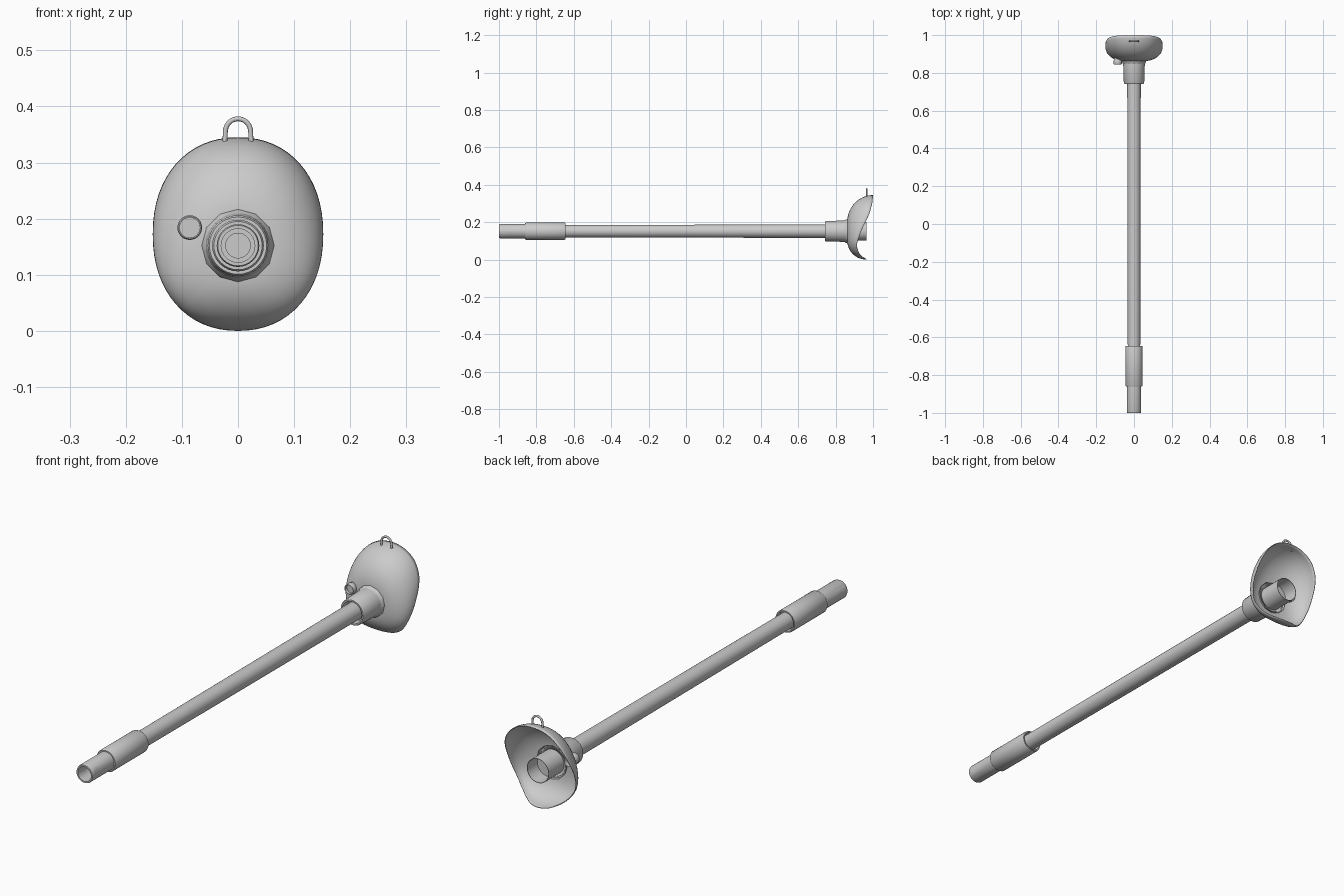
import bpy, bmesh, math
from mathutils import Vector

if "Cube" in bpy.data.objects:
    bpy.data.objects.remove(bpy.data.objects["Cube"])

AXIS = 0.152  # height of the hose centre line
grey = bpy.data.materials.new("light grey")
grey.diffuse_color = (0.6, 0.6, 0.6, 1)
grey.use_nodes = True
grey.node_tree.nodes["Principled BSDF"].inputs["Base Color"].default_value = grey.diffuse_color


def finish(name, bm, angle=35):
    bmesh.ops.recalc_face_normals(bm, faces=bm.faces)
    mesh = bpy.data.meshes.new(name)
    bm.to_mesh(mesh)
    bm.free()
    mesh.materials.append(grey)
    ob = bpy.data.objects.new(name, mesh)
    bpy.context.collection.objects.link(ob)
    bpy.ops.object.select_all(action='DESELECT')
    ob.select_set(True)
    bpy.context.view_layer.objects.active = ob
    bpy.ops.object.shade_smooth_by_angle(angle=math.radians(angle))
    return ob


def lathe(name, profile, sides=32, x=0, z=AXIS):
    """Turn (y, radius) points around a line along y; radius 0 closes an end."""
    bm = bmesh.new()
    rings = []
    for y, r in profile:
        if r == 0:
            rings.append([bm.verts.new((x, y, z))] * sides)
        else:
            rings.append([bm.verts.new((x + r * math.cos(a), y, z + r * math.sin(a)))
                          for a in (math.tau * i / sides for i in range(sides))])
    for a, b in zip(rings, rings[1:]):
        for i in range(sides):
            j = (i + 1) % sides
            bm.faces.new(list(dict.fromkeys((a[i], a[j], b[j], b[i]))))
    return finish(name, bm)


def interp(points, t):
    """Smooth interpolation through (t, value) points."""
    for (t0, v0), (t1, v1) in zip(points, points[1:]):
        if t <= t1:
            k = max(0, (t - t0) / (t1 - t0))
            return v0 + (v1 - v0) * k
    return points[-1][1]


# Hose and its end fittings
lathe("hose", [(-0.68, 0.033), (0.05, 0.0345), (0.80, 0.036)], 24)
lathe("sleeve", [(-0.86, 0.030), (-0.86, 0.043), (-0.855, 0.046), (-0.65, 0.046),
                 (-0.645, 0.044), (-0.645, 0.039), (-0.665, 0.038), (-0.665, 0.030)])
end = lathe("end_pipe", [(-0.85, 0.038), (-0.995, 0.038), (-1.0, 0.036), (-1.0, 0.030),
                         (-0.91, 0.030), (-0.91, 0.022), (-0.88, 0.022), (-0.88, 0)])

# Cross hole through the end pipe
bm = bmesh.new()
bmesh.ops.create_cone(bm, cap_ends=True, segments=24, radius1=0.021, radius2=0.021, depth=0.2)
for v in bm.verts:
    v.co = Vector((v.co.z, v.co.x - 0.965, v.co.y + AXIS + 0.002))
cutter = finish("hole_cutter", bm)
cutter.hide_render = True
cutter.hide_viewport = True
cut = end.modifiers.new("cross hole", 'BOOLEAN')
cut.operation = 'DIFFERENCE'
cut.solver = 'EXACT'
cut.object = cutter

# Collar that joins hose and mask, and the faceted flange behind it
lathe("collar", [(0.775, 0.034), (0.775, 0.043), (0.742, 0.045), (0.742, 0.051),
                 (0.747, 0.054), (0.84, 0.057), (0.868, 0.059)])
lathe("flange", [(0.845, 0.056), (0.853, 0.062), (0.875, 0.068)], 12)

# Short breathing tube inside the mask
lathe("inner_tube", [(0.862, 0.050), (0.965, 0.050), (0.965, 0.048), (0.90, 0.048), (0.90, 0)])

# Mask shell: quarter-ellipse bulge from the hub to a wavy rim
RIM = [(0.0, 0.965), (0.012, 0.945), (0.03, 0.926), (0.06, 0.915), (0.09, 0.915),
       (0.13, 0.928), (0.17, 0.944), (0.21, 0.964), (0.25, 0.982), (0.30, 0.995), (0.345, 1.0)]
SIDES, STEPS = 64, 14


def signed_pow(v, p):
    return math.copysign(abs(v) ** p, v)


bm = bmesh.new()
rings = []
for s in range(STEPS + 1):
    f = math.sin(math.pi / 2 * s / STEPS)
    ring = []
    for i in range(SIDES):
        a = math.tau * i / SIDES
        c, n = math.cos(a), math.sin(a)
        rx, rz = 0.152 * signed_pow(c, 0.92), 0.1725 + 0.1725 * signed_pow(n, 0.92)
        hx, hz = 0.050 * c, AXIS + 0.050 * n
        y = 0.862 + (interp(RIM, rz) - 0.862) * (1 - math.sqrt(max(0, 1 - f * f)))
        ring.append(bm.verts.new((hx + (rx - hx) * f, y, hz + (rz - hz) * f)))
    rings.append(ring)
for a, b in zip(rings, rings[1:]):
    for i in range(SIDES):
        j = (i + 1) % SIDES
        bm.faces.new((a[i], a[j], b[j], b[i]))
shell = finish("mask_shell", bm, 60)
thick = shell.modifiers.new("thickness", 'SOLIDIFY')
thick.thickness = 0.003
thick.offset = -1

# Small side port
lathe("side_port", [(0.89, 0.020), (0.868, 0.020), (0.864, 0.022), (0.848, 0.022),
                    (0.845, 0.020), (0.845, 0.018), (0.858, 0.018), (0.858, 0)], 24, -0.086, 0.184)

# Hanging loop on top, a bent wire with straight feet
path = [(0.0235, 0.335)]
path += [(0.0225 * math.cos(math.pi * i / 16), 0.355 + 0.023 * math.sin(math.pi * i / 16))
         for i in range(17)]
path += [(-0.0235, 0.335)]
bm = bmesh.new()
rings = []
for k, (px, pz) in enumerate(path):
    (ax, az), (bx, bz) = path[max(k - 1, 0)], path[min(k + 1, len(path) - 1)]
    t = Vector((bx - ax, 0, bz - az)).normalized()
    side = Vector((-t.z, 0, t.x))
    rings.append([bm.verts.new(Vector((px, 0.967, pz)) + 0.0043 * (
        side * math.cos(q) + Vector((0, 1, 0)) * math.sin(q)))
        for q in (math.tau * i / 10 for i in range(10))])
for a, b in zip(rings, rings[1:]):
    for i in range(10):
        j = (i + 1) % 10
        bm.faces.new((a[i], a[j], b[j], b[i]))
bm.faces.new(rings[0])
bm.faces.new(rings[-1])
finish("hanging_loop", bm, 50)
